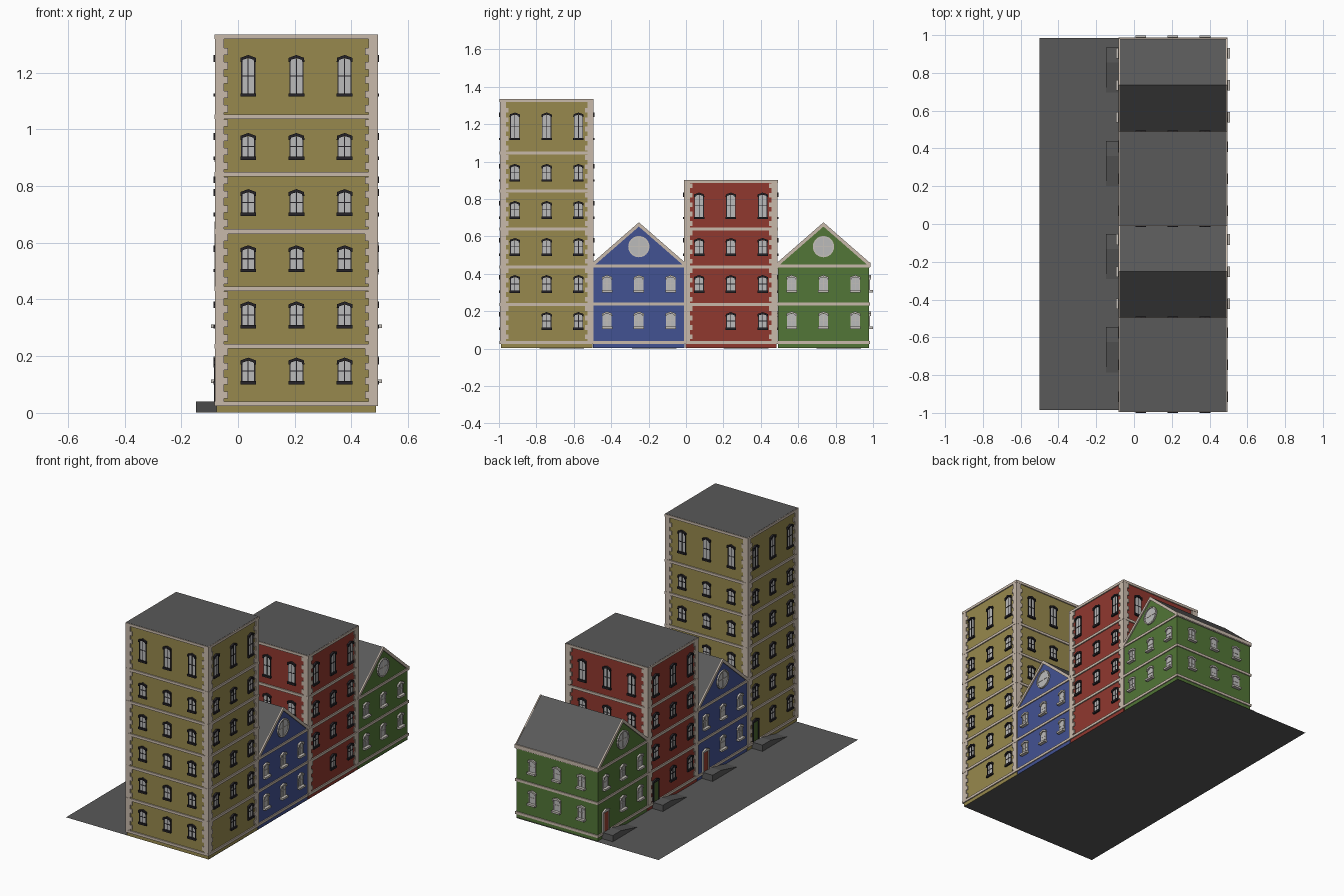
import bpy, bmesh, math
from mathutils import Vector

if "Cube" in bpy.data.objects:
    bpy.data.objects.remove(bpy.data.objects["Cube"])

def mat(name, c):
    m = bpy.data.materials.new(name)
    m.diffuse_color = (*c, 1)
    m.use_nodes = True
    m.node_tree.nodes["Principled BSDF"].inputs["Base Color"].default_value = m.diffuse_color
    return m

M = {
    "ochre": mat("ochre", (.31, .25, .075)), "red": mat("red", (.28, .04, .028)),
    "blue": mat("blue", (.055, .085, .29)), "green": mat("green", (.085, .18, .038)),
    "stone": mat("stone", (.58, .49, .41)), "slate": mat("slate", (.1, .1, .1)),
    "dark": mat("dark", (.018, .016, .02)), "glass": mat("glass", (.5, .5, .5)),
    "pale": mat("pale", (.56, .53, .49)),
    "door_red": mat("door_red", (.3, .05, .03)), "door_green": mat("door_green", (.07, .13, .03)),
}
CX, HX, HY, STEP = .206, .281, .244, .17
parts = {}

def part(name, material):
    if name not in parts:
        parts[name] = (bmesh.new(), M[material])
    return parts[name][0]

class Face:
    """Local wall frame: u along the wall, z up, d outward."""
    def __init__(self, cy, n):
        self.n = Vector(n)
        self.u = Vector((0, 0, 1)).cross(self.n)
        self.half = HY if n[0] else HX
        self.o = Vector((CX, cy, 0)) + self.n * (HX if n[0] else HY)

    def prism(self, bm, pts, d0, d1):
        rings = [[bm.verts.new(self.o + self.u * u + self.n * d + Vector((0, 0, z)))
                  for u, z in pts] for d in (d0, d1)]
        bm.faces.new(rings[0][::-1])
        bm.faces.new(rings[1])
        k = len(pts)
        for i in range(k):
            j = (i + 1) % k
            bm.faces.new((rings[0][i], rings[0][j], rings[1][j], rings[1][i]))

    def box(self, bm, u0, u1, z0, z1, d0, d1):
        self.prism(bm, [(u0, z0), (u1, z0), (u1, z1), (u0, z1)], d0, d1)

def window(f, b, u, z0, z1, dark):
    fr = part(b + "_window_frames", "dark" if dark else "pale")
    gl = part(b + "_window_glass", "glass")
    w, sill = .023, (.011 if dark else .02)
    f.box(gl, u - w, u + w, z0 + .008, z1 - .012, 0, .002)
    f.box(fr, u - .028, u + .028, z0, z0 + .012, 0, sill)
    # arched lintel with dropped ends
    f.prism(fr, [(u - .028, z1 - .024), (u - .021, z1 - .024), (u - .019, z1 - .017), (u, z1 - .011),
                 (u + .019, z1 - .017), (u + .021, z1 - .024), (u + .028, z1 - .024),
                 (u + .027, z1 - .010), (u, z1), (u - .027, z1 - .010)], 0, .011)
    # jambs and glazing bars
    for s in (-w, w):
        f.box(fr, u + s - .002, u + s + .002, z0 + .01, z1 - .018, 0, .005)
    f.box(fr, u - .0018, u + .0018, z0 + .01, z1 - .012, 0, .004)
    zm = (z0 + z1) / 2
    f.box(fr, u - w, u + w, zm - .0018, zm + .0018, 0, .004)

def door(f, b, u, colour, dark):
    fr = part(b + "_door_frame", "dark" if dark else "pale")
    f.box(part(b + "_door", colour), u - .023, u + .023, .04, .16, 0, .006)
    for s in (-.026, .026):
        f.box(fr, u + s - .004, u + s + .004, .04, .16, 0, .009)
    f.prism(fr, [(u - .032, .16), (u + .032, .16), (u + .03, .168), (u, .178), (u - .03, .168)], 0, .011)
    # entrance platform with side ramp
    f.prism(part(b + "_ramp", "slate"), [(u - .03, .001), (u + .21, .001), (u + .05, .04), (u - .03, .04)], 0, .073)

def round_window(f, b, z, r):
    fr, gl = part(b + "_window_frames", "pale"), part(b + "_window_glass", "glass")
    ang = [2 * math.pi * i / 24 for i in range(24)]
    f.prism(gl, [(r * math.cos(a), z + r * math.sin(a)) for a in ang], 0, .003)
    for a, c in zip(ang, ang[1:] + ang[:1]):
        f.prism(fr, [(k * math.cos(t), z + k * math.sin(t))
                     for k, t in ((r - .008, a), (r, a), (r, c), (r - .008, c))], 0, .008)
    f.box(fr, -.003, .003, z - r + .004, z + r - .004, 0, .005)
    f.box(fr, -r + .004, r - .004, z - .003, z + .003, 0, .005)

NORMALS = [(0, -1, 0), (1, 0, 0), (0, 1, 0), (-1, 0, 0)]

def openings(f, b, n, k, z0, z1, dark, door_colour):
    for s in (-1, 0, 1):
        if k == 0 and s == -1 and n[0]:
            if n[0] < 0:
                door(f, b, -STEP, door_colour, dark)
                continue
            if dark:
                continue
        window(f, b, s * STEP, z0, z1, dark)

def tower(b, cy, colour, floors, top, door_colour, tall):
    stone = part(b + "_stone_trim", "stone")
    Face(cy, (1, 0, 0)).box(part(b + "_walls", colour), -HY, HY, .002, top - .008, -2 * HX, 0)
    levels = [.032 + .2025 * k for k in range(floors)] + [top - .009]
    for n in NORMALS:
        f = Face(cy, n)
        h = f.half
        for z in levels:
            f.box(stone, -h - .007, h + .007, z - .008, z + .008, 0, .007)
        # corner quoins with alternating teeth
        for s in (-1, 1):
            f.box(stone, *sorted((s * (h - .026), s * (h + .006))), .03, top - .004, 0, .006)
            z = .05
            while z < top - .04:
                f.box(stone, *sorted((s * (h - .039), s * (h - .026))), z, z + .025, 0, .006)
                z += .0505
        for k in range(floors):
            z0, z1 = tall if k == floors - 1 else (.10 + .198 * k, .195 + .198 * k)
            openings(f, b, n, k, z0, z1, True, door_colour)
    Face(cy, (1, 0, 0)).box(part(b + "_flat_roof", "slate"), -HY - .003, HY + .003,
                            top - .008, top, -2 * HX - .003, .003)

def house(b, cy, colour, door_colour):
    stone = part(b + "_stone_trim", "stone")
    f = Face(cy, (1, 0, 0))
    f.prism(part(b + "_walls", colour), [(-HY, .002), (HY, .002), (HY, .447), (0, .66), (-HY, .447)], -2 * HX, 0)
    # pitched roof
    e = HY + .004
    f.prism(part(b + "_pitched_roof", "slate"),
            [(-e, .447), (0, .661), (e, .447), (e, .457), (0, .673), (-e, .457)], -2 * HX - .003, .003)
    for n in NORMALS:
        f = Face(cy, n)
        h = f.half
        for z in (.032, .238, .442):
            f.box(stone, -h - .006, h + .006, z - .008, z + .008, 0, .006)
        if n[0]:
            # raking gable trim
            f.prism(stone, [(-e, .436), (0, .652), (e, .436), (e, .459), (0, .675), (-e, .459)], 0, .007)
            round_window(f, b, .545, .057)
        else:
            f.box(stone, -h - .007, h + .007, .437, .459, 0, .008)
        for k in range(2):
            openings(f, b, n, k, .105 + .195 * k, .198 + .195 * k, False, door_colour)

tower("tall_tower", -.745, "ochre", 6, 1.335, "door_green", (1.115, 1.262))
house("middle_house", -.252, "blue", "door_red")
tower("short_tower", .24, "red", 4, .902, "door_green", (.692, .834))
house("end_house", .735, "green", "door_red")

# street and plot underneath
g = part("ground", "slate")
g.faces.new([g.verts.new(p) for p in ((-.5, -.985, 0), (.487, -.985, 0), (.487, .985, 0), (-.5, .985, 0))])

for name, (bm, m) in parts.items():
    if name != "ground":
        bmesh.ops.recalc_face_normals(bm, faces=bm.faces)
    me = bpy.data.meshes.new(name)
    bm.to_mesh(me)
    bm.free()
    me.materials.append(m)
    bpy.context.collection.objects.link(bpy.data.objects.new(name, me))
